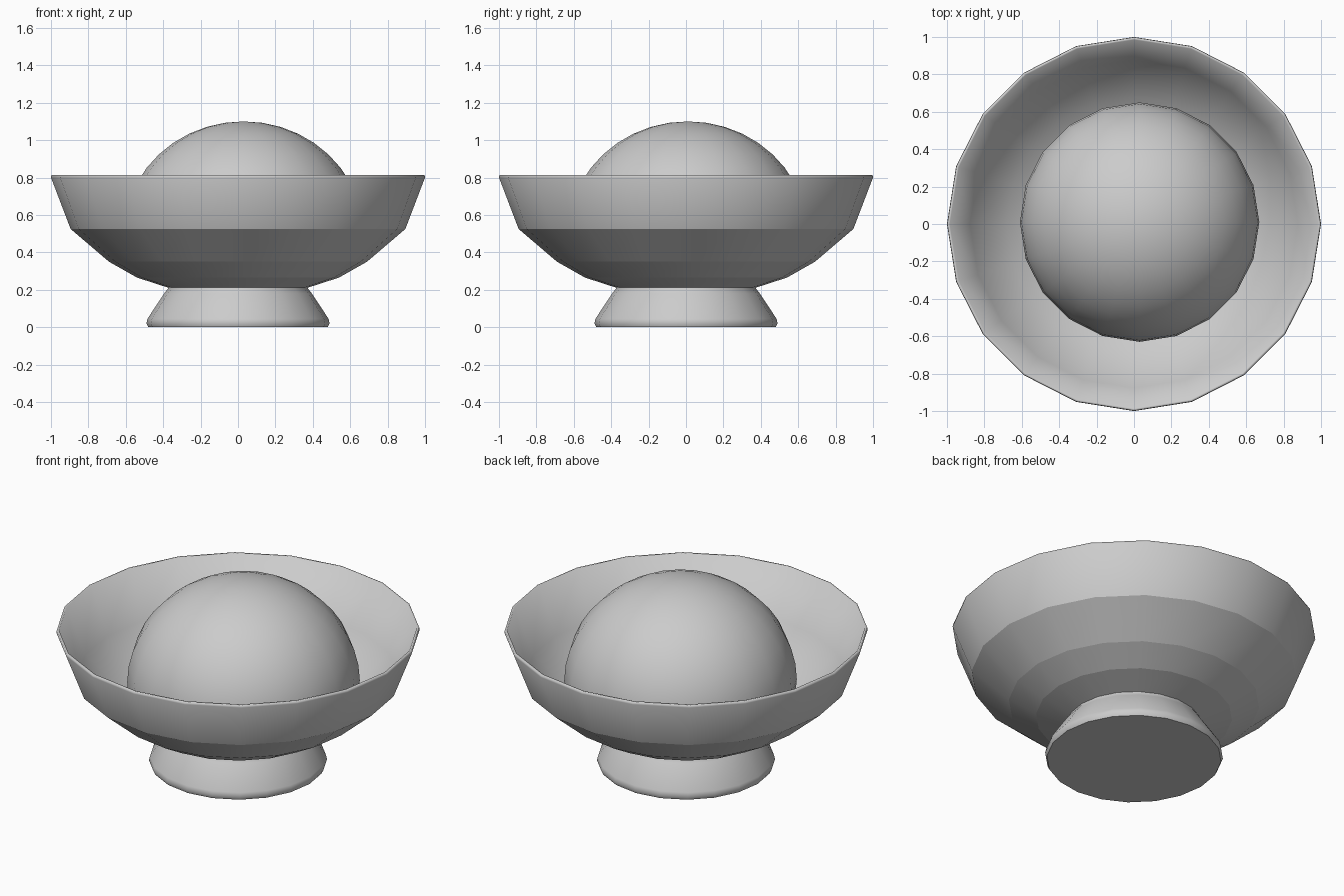
import bpy
import bmesh
from math import cos, sin, pi

SIDES = 20

cube = bpy.data.objects.get("Cube")
if cube:
    bpy.data.objects.remove(cube, do_unlink=True)

grey = bpy.data.materials.new("light_grey")
grey.use_nodes = True
colour = (0.6, 0.6, 0.6, 1)
grey.diffuse_color = colour
grey.node_tree.nodes["Principled BSDF"].inputs["Base Color"].default_value = colour


def lathe(name, profile, sharp=(), centre=(0, 0)):
    """Turn (radius, z) points about a vertical axis; sharp lists creased profile points."""
    bm = bmesh.new()
    rings = []
    for r, z in profile:
        if r == 0:
            rings.append([bm.verts.new((0, 0, z))] * SIDES)
        else:
            rings.append([bm.verts.new((r * cos(2 * pi * i / SIDES),
                                        r * sin(2 * pi * i / SIDES), z))
                          for i in range(SIDES)])
    for low, high in zip(rings, rings[1:]):
        for i in range(SIDES):
            j = (i + 1) % SIDES
            corners = dict.fromkeys((low[i], low[j], high[j], high[i]))
            bm.faces.new(list(corners))
    bmesh.ops.recalc_face_normals(bm, faces=bm.faces)
    for face in bm.faces:
        face.smooth = True
    # Crisp breaks between bands, smooth around each band
    for index in sharp:
        ring = rings[index]
        for i in range(SIDES):
            bm.edges.get((ring[i], ring[(i + 1) % SIDES])).smooth = False
    mesh = bpy.data.meshes.new(name)
    bm.to_mesh(mesh)
    bm.free()
    mesh.materials.append(grey)
    obj = bpy.data.objects.new(name, mesh)
    obj.location = (*centre, 0)
    bpy.context.collection.objects.link(obj)
    return obj


# Flared foot with a softened bottom edge
lathe("foot", [(0, 0), (0.48, 0), (0.49, 0.02), (0.484, 0.045),
               (0.395, 0.18), (0.375, 0.205), (0.375, 0.23), (0, 0.23)],
      sharp=(1, 6))

# Thin-walled bowl: banded outside, softened rim, smooth inside
lathe("bowl", [(0, 0.21), (0.37, 0.21), (0.54, 0.265), (0.69, 0.35),
               (0.895, 0.525), (1.0, 0.80), (0.997, 0.814), (0.985, 0.814),
               (0.877, 0.535), (0.68, 0.365), (0.535, 0.283), (0.368, 0.228),
               (0, 0.228)],
      sharp=(1, 2, 3, 4))

# Domed ball sitting in the bowl, its hidden underside cut away
RADIUS, HEIGHT, CENTRE_Z, RINGS = 0.64, 0.60, 0.50, 20
dome = [(RADIUS * sin(pi * k / RINGS), CENTRE_Z + HEIGHT * cos(pi * k / RINGS))
        for k in range(1, RINGS // 2 + 2)]
lathe("ball", [(0, CENTRE_Z + HEIGHT)] + dome + [(0, dome[-1][1])],
      sharp=(len(dome),), centre=(0.03, 0.01))
